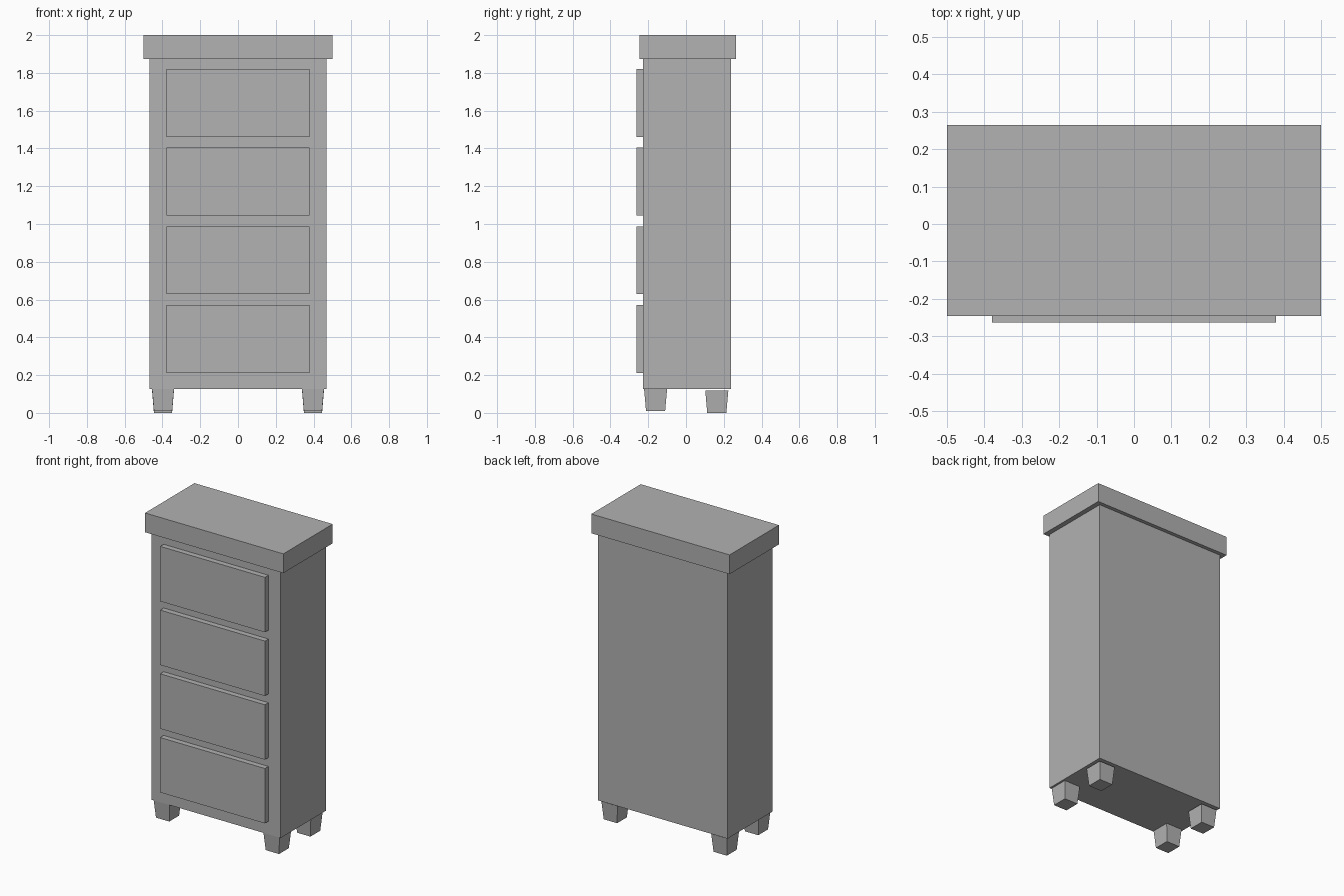
import bpy
import bmesh
from mathutils import Vector

default = bpy.data.objects.get("Cube")
if default:
    bpy.data.objects.remove(default, do_unlink=True)

# Single grey finish
GREY = (0.445, 0.445, 0.445, 1)
grey = bpy.data.materials.new("plain grey")
grey.use_nodes = True
grey.diffuse_color = GREY
grey.node_tree.nodes["Principled BSDF"].inputs["Base Color"].default_value = GREY


def box(name, low, high, taper=1.0):
    """Box between two corners; taper shrinks its bottom face."""
    low, high = Vector(low), Vector(high)
    centre, size = (low + high) / 2, high - low
    bm = bmesh.new()
    bmesh.ops.create_cube(bm, size=1)
    for v in bm.verts:
        if v.co.z < 0:
            v.co.x *= taper
            v.co.y *= taper
        v.co = Vector(a * b for a, b in zip(v.co, size))
    mesh = bpy.data.meshes.new(name)
    bm.to_mesh(mesh)
    bm.free()
    mesh.materials.append(grey)
    obj = bpy.data.objects.new(name, mesh)
    obj.location = centre
    bpy.context.collection.objects.link(obj)
    return obj


# Cabinet body and overhanging top
box("cabinet_body", (-0.468, -0.227, 0.127), (0.468, 0.239, 1.874))
box("top_slab", (-0.5, -0.246, 1.874), (0.5, 0.264, 2.0))

# Four drawer fronts, evenly stacked
for i in range(4):
    z = 0.212 + i * 0.4165
    box(f"drawer_front_{i + 1}", (-0.379, -0.263, z), (0.379, -0.227, z + 0.359))

# Tapered feet, the back pair set slightly lower
for side, x in (("right", -0.397), ("left", 0.397)):
    for end, y, z in (("front", -0.161, 0.01), ("back", 0.163, 0.0)):
        box(f"{end}_{side}_foot", (x - 0.058, y - 0.061, z),
            (x + 0.058, y + 0.061, z + 0.118), taper=0.83)
